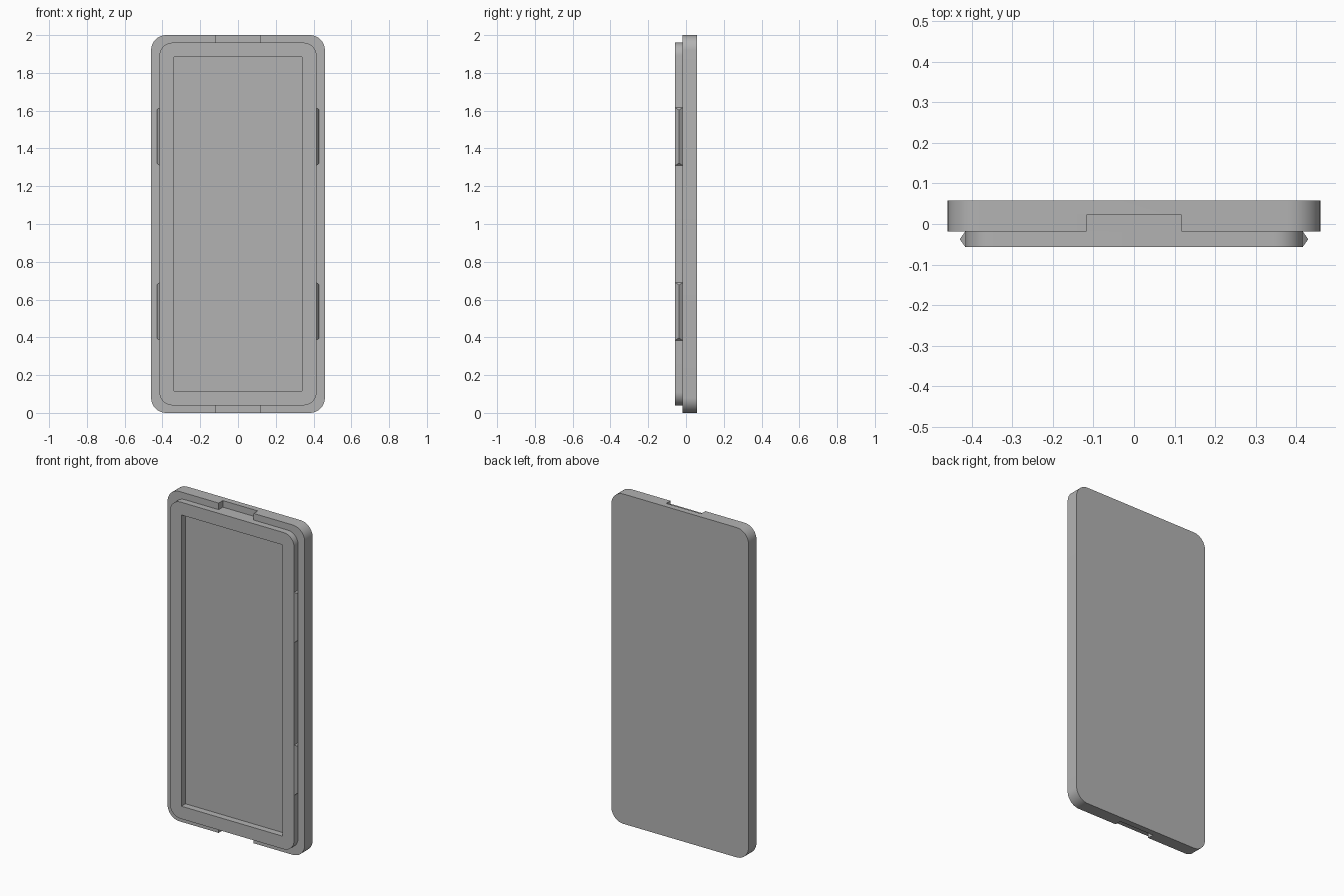
import bpy, bmesh, math

cube = bpy.data.objects.get("Cube")
if cube:
    bpy.data.objects.remove(cube, do_unlink=True)

# Single plastic colour
grey = bpy.data.materials.new("plain grey")
grey.use_nodes = True
colour = (0.45, 0.45, 0.45, 1)
grey.diffuse_color = colour
grey.node_tree.nodes["Principled BSDF"].inputs["Base Color"].default_value = colour

BACK, FACE, FRONT = 0.058, -0.018, -0.057
MID = 1.0


def add_object(name, bm):
    bmesh.ops.recalc_face_normals(bm, faces=bm.faces)
    mesh = bpy.data.meshes.new(name)
    bm.to_mesh(mesh)
    bm.free()
    mesh.materials.append(grey)
    obj = bpy.data.objects.new(name, mesh)
    bpy.context.collection.objects.link(obj)
    return obj


def prism(name, half_x, half_z, y0, y1, radius=0, z=MID, steps=10):
    """Rectangle in the XZ plane, optionally round cornered, extruded along y."""
    bm = bmesh.new()
    points = []
    for i, (sx, sz) in enumerate([(1, 1), (-1, 1), (-1, -1), (1, -1)]):
        for k in range(steps + 1 if radius else 1):
            a = math.pi / 2 * (i + k / steps)
            points.append((sx * (half_x - radius) + radius * math.cos(a),
                           z + sz * (half_z - radius) + radius * math.sin(a)))
    face = bm.faces.new([bm.verts.new((x, y0, h)) for x, h in points])
    new = bmesh.ops.extrude_face_region(bm, geom=[face])["geom"]
    bmesh.ops.translate(bm, vec=(0, y1 - y0, 0),
                        verts=[v for v in new if isinstance(v, bmesh.types.BMVert)])
    return add_object(name, bm)


def select_only(obj):
    bpy.ops.object.select_all(action="DESELECT")
    obj.select_set(True)
    bpy.context.view_layer.objects.active = obj


def cut(obj, cutter):
    mod = obj.modifiers.new("cut", "BOOLEAN")
    mod.operation = "DIFFERENCE"
    mod.solver = "EXACT"
    mod.object = cutter
    select_only(obj)
    bpy.ops.object.modifier_apply(modifier=mod.name)
    bpy.data.objects.remove(cutter, do_unlink=True)


def smooth(obj):
    select_only(obj)
    bpy.ops.object.shade_smooth_by_angle(angle=math.radians(30))


# Back plate with a pry notch at the top and bottom
plate = prism("back_plate", 0.46, 1.0, FACE, BACK, 0.08)
for end in (-1, 1):
    cut(plate, prism("notch_cutter", 0.117, 0.04, FACE - 0.02, 0.022, z=MID + end))
smooth(plate)

# Raised rim around the square cornered recess
rim = prism("raised_rim", 0.416, 0.96, FRONT, FACE, 0.07)
cut(rim, prism("recess_cutter", 0.34, 0.883, FRONT - 0.02, FACE + 0.02))
smooth(rim)


# Wedge shaped snap ridges on both sides of the rim
def snap_ridge(name, side, z):
    bm = bmesh.new()
    base = [bm.verts.new((side * 0.416, y, z + dz))
            for y, dz in ((FRONT, -0.153), (FACE, -0.153), (FACE, 0.153), (FRONT, 0.153))]
    low, high = [bm.verts.new((side * 0.43, (FRONT + FACE) / 2, z + dz))
                 for dz in (-0.14, 0.14)]
    a, b, c, d = base
    for verts in (base, (a, b, low), (c, d, high), (b, c, high, low), (d, a, low, high)):
        bm.faces.new(verts)
    add_object(name, bm)


for side, side_name in ((1, "left"), (-1, "right")):
    for offset, level in ((0.463, "upper"), (-0.463, "lower")):
        snap_ridge(f"{level}_{side_name}_snap_ridge", side, MID + offset)
